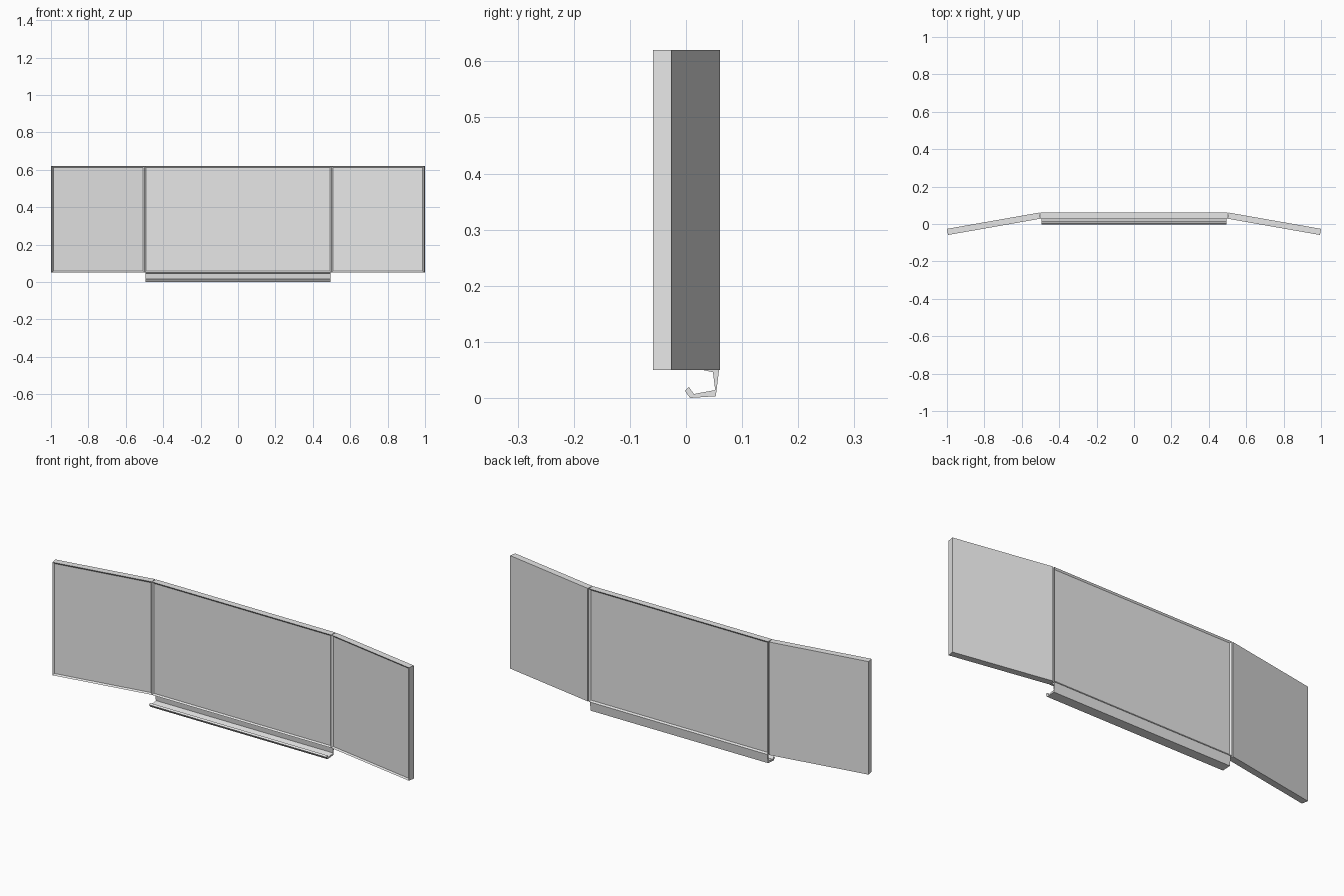
import bpy, bmesh, math
from mathutils import Matrix

cube = bpy.data.objects.get("Cube")
if cube:
    bpy.data.objects.remove(cube, do_unlink=True)

grey = bpy.data.materials.new("light_grey")
grey.use_nodes = True
grey.diffuse_color = (0.8, 0.8, 0.8, 1)
grey.node_tree.nodes["Principled BSDF"].inputs["Base Color"].default_value = (0.8, 0.8, 0.8, 1)

BOTTOM, TOP = 0.05, 0.62
BACK, THICK = 0.061, 0.033
FRAME, RECESS = 0.011, 0.006


def finish(bm, name):
    bmesh.ops.recalc_face_normals(bm, faces=bm.faces)
    mesh = bpy.data.meshes.new(name)
    bm.to_mesh(mesh)
    bm.free()
    mesh.materials.append(grey)
    obj = bpy.data.objects.new(name, mesh)
    bpy.context.collection.objects.link(obj)
    return obj


def board(name, x0, x1, recessed_sides, matrix):
    """Box with its back on y = 0 and a framed recess on the chosen sides."""
    bm = bmesh.new()
    bmesh.ops.create_cube(bm, size=1)
    bmesh.ops.scale(bm, vec=(x1 - x0, THICK, TOP - BOTTOM), verts=bm.verts)
    bmesh.ops.translate(bm, vec=((x0 + x1) / 2, -THICK / 2, (TOP + BOTTOM) / 2), verts=bm.verts)
    bm.normal_update()
    faces = [f for f in bm.faces if any(f.normal.y * s > 0.9 for s in recessed_sides)]
    for face in faces:
        normal = face.normal.copy()
        bmesh.ops.inset_region(bm, faces=[face], thickness=FRAME)
        bmesh.ops.translate(bm, vec=-normal * RECESS, verts=face.verts)
    bmesh.ops.transform(bm, matrix=matrix, verts=bm.verts)
    return finish(bm, name)


# Centre board, framed on both sides
board("centre_board", -0.5, 0.5, (-1, 1), Matrix.Translation((0, BACK, 0)))

# Hinged wings, framed on the front only
for name, side in (("left_wing", 1), ("right_wing", -1)):
    hinge = Matrix.Translation((side * 0.506, BACK, 0)) @ Matrix.Rotation(-side * math.radians(10), 4, "Z")
    x0, x1 = sorted((0, side * 0.5016))
    board(name, x0, x1, (-1,), hinge)

# Pen tray: a bent strip profile (y, z) drawn out along x
profile = [(0.059, BOTTOM), (0.053, 0.003), (0.007, 0), (-0.002, 0.013),
           (0.005, 0.02), (0.014, 0.007), (0.052, 0.014), (0.048, 0.046), (0.029, BOTTOM)]
bm = bmesh.new()
end = bm.faces.new([bm.verts.new((-0.495, y, z)) for y, z in profile])
drawn = bmesh.ops.extrude_face_region(bm, geom=[end], use_keep_orig=True)
bmesh.ops.translate(bm, vec=(0.99, 0, 0),
                    verts=[v for v in drawn["geom"] if isinstance(v, bmesh.types.BMVert)])
finish(bm, "pen_tray")
